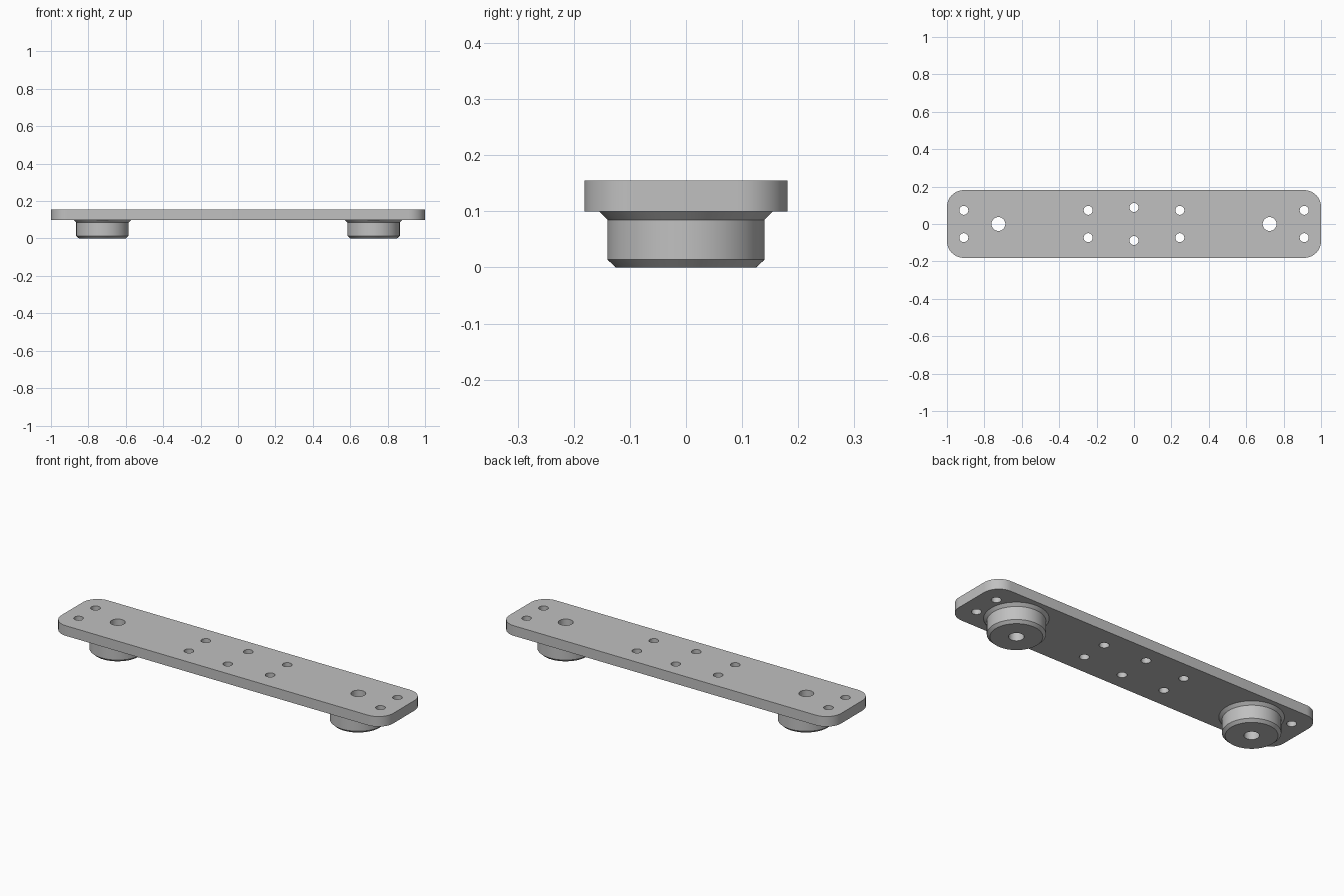
import bpy, bmesh
from math import sin, cos, pi

cube = bpy.data.objects.get("Cube")
if cube:
    bpy.data.objects.remove(cube, do_unlink=True)

HALF_X, HALF_Y = 1.0, 0.181
BOTTOM, TOP = 0.10, 0.155
CORNER = 0.09
BOSS_X, BORE, BOLT = 0.725, 0.037, 0.024

metal = bpy.data.materials.new("plain_grey")
metal.use_nodes = True
grey = (0.53, 0.53, 0.53, 1)
metal.diffuse_color = grey
metal.node_tree.nodes["Principled BSDF"].inputs["Base Color"].default_value = grey


def arc(cx, cy, r, start, end, n):
    return [(cx + r * cos(start + (end - start) * i / n),
             cy + r * sin(start + (end - start) * i / n)) for i in range(n + 1)]


def circle(cx, cy, r, n=48):
    return arc(cx, cy, r, 0, 2 * pi, n)[:-1]


def finish(name, bm):
    bmesh.ops.remove_doubles(bm, verts=bm.verts, dist=1e-5)
    bmesh.ops.recalc_face_normals(bm, faces=bm.faces)
    mesh = bpy.data.meshes.new(name)
    bm.to_mesh(mesh)
    bm.free()
    mesh.materials.append(metal)
    obj = bpy.data.objects.new(name, mesh)
    bpy.context.collection.objects.link(obj)
    bpy.ops.object.select_all(action='DESELECT')
    obj.select_set(True)
    bpy.context.view_layer.objects.active = obj
    bpy.ops.object.shade_smooth_by_angle(angle=pi / 6)
    return obj


# Plate outline with rounded corners, then the drilled holes
outline = []
for i, (sx, sy) in enumerate([(1, 1), (-1, 1), (-1, -1), (1, -1)]):
    outline += arc(sx * (HALF_X - CORNER), sy * (HALF_Y - CORNER), CORNER,
                   i * pi / 2, (i + 1) * pi / 2, 16)
loops = [outline]
for s in (-1, 1):
    loops.append(circle(s * BOSS_X, 0, BORE))
    loops.append(circle(0, s * 0.088, BOLT))
    for x in (0.245, 0.91):
        for y in (-0.073, 0.073):
            loops.append(circle(s * x, y, BOLT))

# Extruded flat curve gives the plate solid
curve = bpy.data.curves.new("plate_outline", 'CURVE')
curve.dimensions = '2D'
curve.fill_mode = 'BOTH'
curve.extrude = (TOP - BOTTOM) / 2
for pts in loops:
    spline = curve.splines.new('POLY')
    spline.points.add(len(pts) - 1)
    for p, (x, y) in zip(spline.points, pts):
        p.co = (x, y, 0, 1)
    spline.use_cyclic_u = True
helper = bpy.data.objects.new("plate_outline", curve)
bpy.context.collection.objects.link(helper)
bpy.context.view_layer.update()
solid = bpy.data.meshes.new_from_object(
    helper.evaluated_get(bpy.context.evaluated_depsgraph_get()))
bm = bmesh.new()
bm.from_mesh(solid)
bmesh.ops.translate(bm, verts=bm.verts, vec=(0, 0, (TOP + BOTTOM) / 2))
bpy.data.objects.remove(helper, do_unlink=True)
bpy.data.meshes.remove(solid)
finish("mounting_plate", bm)

# Round feet: lathed profile with bore, chamfered rim and flared collar
PROFILE = [(BORE, BOTTOM), (BORE, 0), (0.125, 0), (0.14, 0.014),
           (0.14, 0.085), (0.155, BOTTOM)]
for side, name in ((1, "left_foot"), (-1, "right_foot")):
    bm = bmesh.new()
    verts = [bm.verts.new((r, 0, z)) for r, z in PROFILE]
    edges = [bm.edges.new(pair) for pair in zip(verts, verts[1:])]
    bmesh.ops.spin(bm, geom=verts + edges, cent=(0, 0, 0), axis=(0, 0, 1),
                   angle=2 * pi, steps=64)
    bmesh.ops.translate(bm, verts=bm.verts, vec=(side * BOSS_X, 0, 0))
    finish(name, bm)
